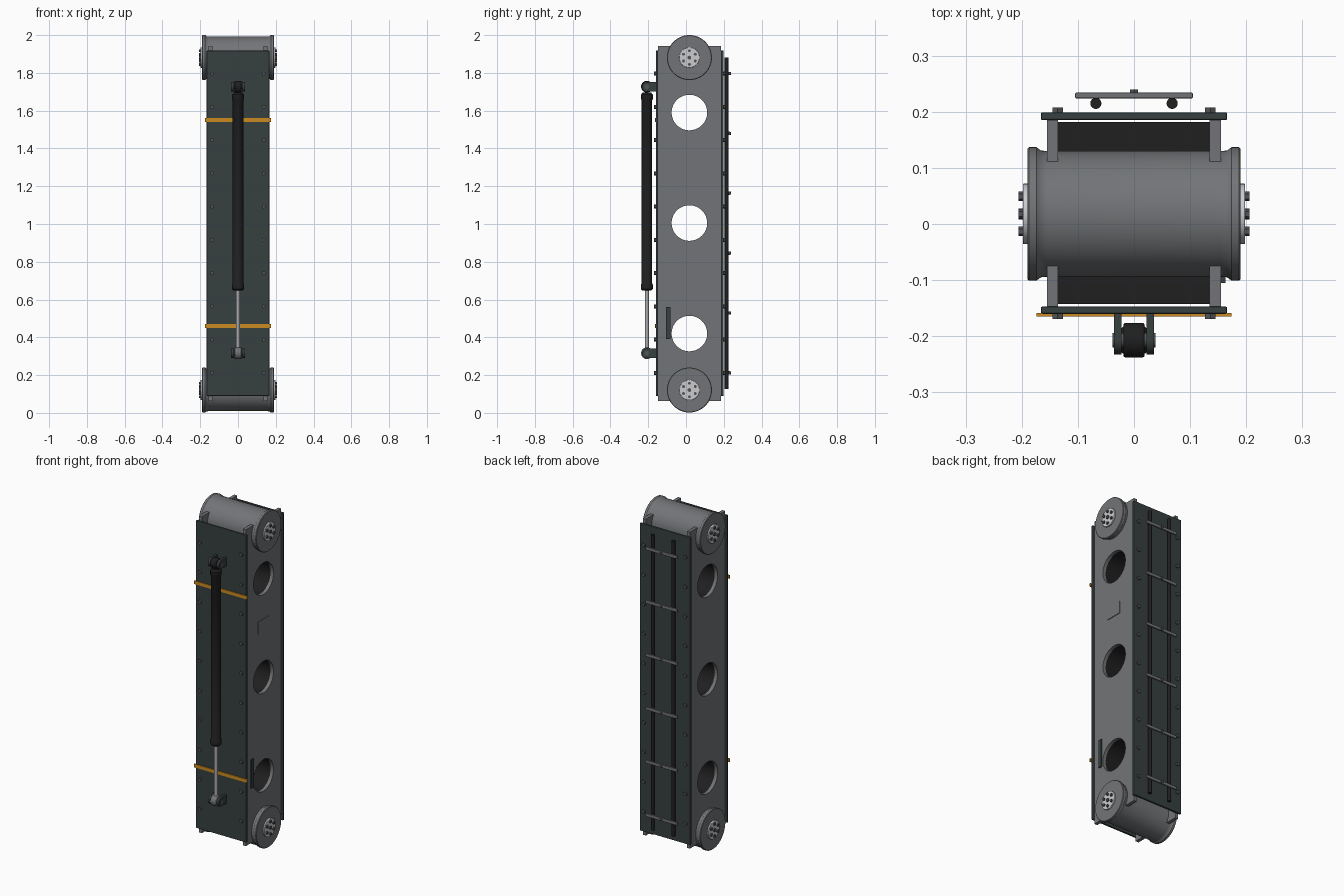
import bpy
from math import pi, sin, cos, radians
from mathutils import Matrix, Vector

cube = bpy.data.objects.get("Cube")
if cube:
    bpy.data.objects.remove(cube, do_unlink=True)


def material(name, rgb):
    m = bpy.data.materials.new(name)
    m.use_nodes = True
    m.diffuse_color = (*rgb, 1)
    m.node_tree.nodes["Principled BSDF"].inputs["Base Color"].default_value = (*rgb, 1)
    return m


STEEL = material("grey steel", (0.17, 0.175, 0.185))
COVER = material("dark green grey", (0.038, 0.05, 0.05))
BLACK = material("black", (0.014, 0.014, 0.014))
YELLOW = material("warning yellow", (0.6, 0.26, 0.015))
BRIGHT = material("bright metal", (0.6, 0.6, 0.62))
ROD = material("polished rod", (0.4, 0.4, 0.42))
BOLT = material("bolt grey", (0.085, 0.09, 0.095))

AXIS = {"x": Matrix.Rotation(pi / 2, 4, "Y"),
        "y": Matrix.Rotation(-pi / 2, 4, "X"),
        "z": Matrix()}


def finish(ob, name, mat, smooth=False):
    ob.name = ob.data.name = name
    ob.data.materials.clear()
    ob.data.materials.append(mat)
    if smooth:
        bpy.ops.object.shade_smooth_by_angle(angle=radians(35))
    return ob


def box(name, mat, lo, hi, bevel=0.0):
    """Box between two corners, with an optional small edge bevel."""
    lo, hi = Vector(lo), Vector(hi)
    bpy.ops.mesh.primitive_cube_add(size=1, location=(lo + hi) / 2)
    ob = bpy.context.object
    ob.data.transform(Matrix.Diagonal((*(hi - lo), 1)))
    if bevel:
        mod = ob.modifiers.new("edge", "BEVEL")
        mod.width, mod.segments = bevel, 2
    return finish(ob, name, mat)


def cyl(name, mat, centre, r, length, axis, sides=32, bevel=0.0):
    """Cylinder along one axis."""
    bpy.ops.mesh.primitive_cylinder_add(vertices=sides, radius=r, depth=length, location=centre)
    ob = bpy.context.object
    ob.data.transform(AXIS[axis])
    if bevel:
        mod = ob.modifiers.new("edge", "BEVEL")
        mod.width, mod.segments, mod.limit_method = bevel, 2, "ANGLE"
    return finish(ob, name, mat, sides > 8)


def lathe(name, mat, centre, profile, axis, sides=64):
    """Solid turned from (distance along axis, radius) points."""
    verts, faces, n = [], [], len(profile)
    for i in range(sides):
        a = 2 * pi * i / sides
        verts += [AXIS[axis] @ Vector((r * cos(a), r * sin(a), t)) for t, r in profile]
        k = (i + 1) % sides
        faces += [(i * n + j, k * n + j, k * n + j + 1, i * n + j + 1) for j in range(n - 1)]
    faces += [[i * n for i in reversed(range(sides))], [i * n + n - 1 for i in range(sides)]]
    me = bpy.data.meshes.new(name)
    me.from_pydata(verts, [], faces)
    ob = bpy.data.objects.new(name, me)
    bpy.context.collection.objects.link(ob)
    bpy.ops.object.select_all(action="DESELECT")
    ob.select_set(True)
    bpy.context.view_layer.objects.active = ob
    ob.location = centre
    return finish(ob, name, mat, True)


CY = 0.018                      # shared axis of drums and holes
HOLES = (0.42, 1.005, 1.59)
DRUMS = (0.121, 1.881)


def cut_holes(ob):
    for z in HOLES:
        cutter = cyl("hole_cutter", BLACK, (0, CY, z), 0.094, 1, "x", 64)
        mod = ob.modifiers.new("hole", "BOOLEAN")
        mod.object, mod.operation, mod.solver = cutter, "DIFFERENCE", "EXACT"
        bpy.ops.object.select_all(action="DESELECT")
        ob.select_set(True)
        bpy.context.view_layer.objects.active = ob
        bpy.ops.object.modifier_apply(modifier=mod.name)
        bpy.data.objects.remove(cutter, do_unlink=True)
    bpy.ops.object.shade_smooth_by_angle(angle=radians(30))


# Frame: dark core between two pierced side plates
cut_holes(box("inner_core", BLACK, (-0.136, -0.143, 0.15), (0.136, 0.182, 1.85)))
for s, side in ((-1, "right"), (1, "left")):
    cut_holes(box(side + "_side_plate", STEEL, (s * 0.145 - 0.01, -0.147, 0.062),
                  (s * 0.145 + 0.01, 0.185, 1.943)))

# Front and back covers
box("front_cover", COVER, (-0.166, -0.16, 0.09), (0.166, -0.147, 1.918), 0.003)
box("back_cover", COVER, (-0.166, 0.185, 0.09), (0.166, 0.199, 1.918), 0.003)
for z in (0.46, 1.55):
    box("warning_stripe", YELLOW, (-0.174, -0.165, z - 0.01), (0.174, -0.159, z + 0.01))

# Cover bolts
for i in range(10):
    z = 0.212 + i * 0.176
    for x in (-0.136, 0.136):
        cyl("front_cover_bolt", BOLT, (x, -0.163, z), 0.011, 0.012, "y", 6)
        cyl("back_cover_bolt", BOLT, (x, 0.202, z), 0.011, 0.012, "y", 6)

# End drums with raised rims, hubs and hub bolts
rim = [(0.155, 0.112), (0.166, 0.113), (0.174, 0.119), (0.187, 0.119), (0.19, 0.116)]
profile = [(-t, r) for t, r in reversed(rim)] + rim
for z in DRUMS:
    lathe("end_drum", STEEL, (0, CY, z), profile, "x")
    for s in (-1, 1):
        cyl("hub_disc", BRIGHT, (s * 0.193, CY, z), 0.054, 0.01, "x", 40, 0.002)
        cyl("hub_centre_bolt", BOLT, (s * 0.2, CY, z), 0.01, 0.011, "x", 12)
        for k in range(6):
            a = k * pi / 3 + pi / 6
            cyl("hub_bolt", BOLT, (s * 0.2, CY + 0.036 * cos(a), z + 0.036 * sin(a)),
                0.0085, 0.011, "x", 6)

# Back rails with cross bars
for x in (-0.068, 0.068):
    cyl("back_rail", BLACK, (x, 0.215, 1.003), 0.01, 1.755, "z", 16)
for i in range(6):
    z = 0.212 + i * 0.317
    box("back_cross_bar", STEEL, (-0.105, 0.224, z - 0.009), (0.105, 0.234, z + 0.009), 0.002)
    cyl("cross_bar_bolt", BOLT, (0, 0.236, z), 0.008, 0.007, "y", 6)

# Piston on the front
PY = -0.207
lathe("piston_barrel", BLACK, (0, PY, 0),
      [(0.648, 0.024), (0.655, 0.031), (0.68, 0.031), (0.685, 0.028), (1.655, 0.028),
       (1.66, 0.031), (1.685, 0.031), (1.697, 0.022)], "z", 32)
cyl("piston_rod", ROD, (0, PY, 0.49), 0.011, 0.34, "z", 20)
for z, mat, name in ((1.727, BLACK, "upper"), (0.316, STEEL, "lower")):
    cyl(name + "_knuckle", mat, (0, PY, z), 0.031, 0.038, "x", 32, 0.004)
    cyl(name + "_pin", BOLT, (0, PY, z), 0.013, 0.076, "x", 16)
    for s in (-1, 1):
        box(name + "_bracket", COVER, (s * 0.029 - 0.007, PY, z - 0.026),
            (s * 0.029 + 0.007, -0.158, z + 0.026))
        cyl(name + "_bracket_end", COVER, (s * 0.029, PY, z), 0.026, 0.014, "x", 24)

# Small side fittings
box("access_panel", STEEL, (0.154, -0.035, 1.28), (0.159, 0.068, 1.352))
box("left_side_strip", COVER, (0.15, -0.105, 0.39), (0.163, -0.082, 0.56))
